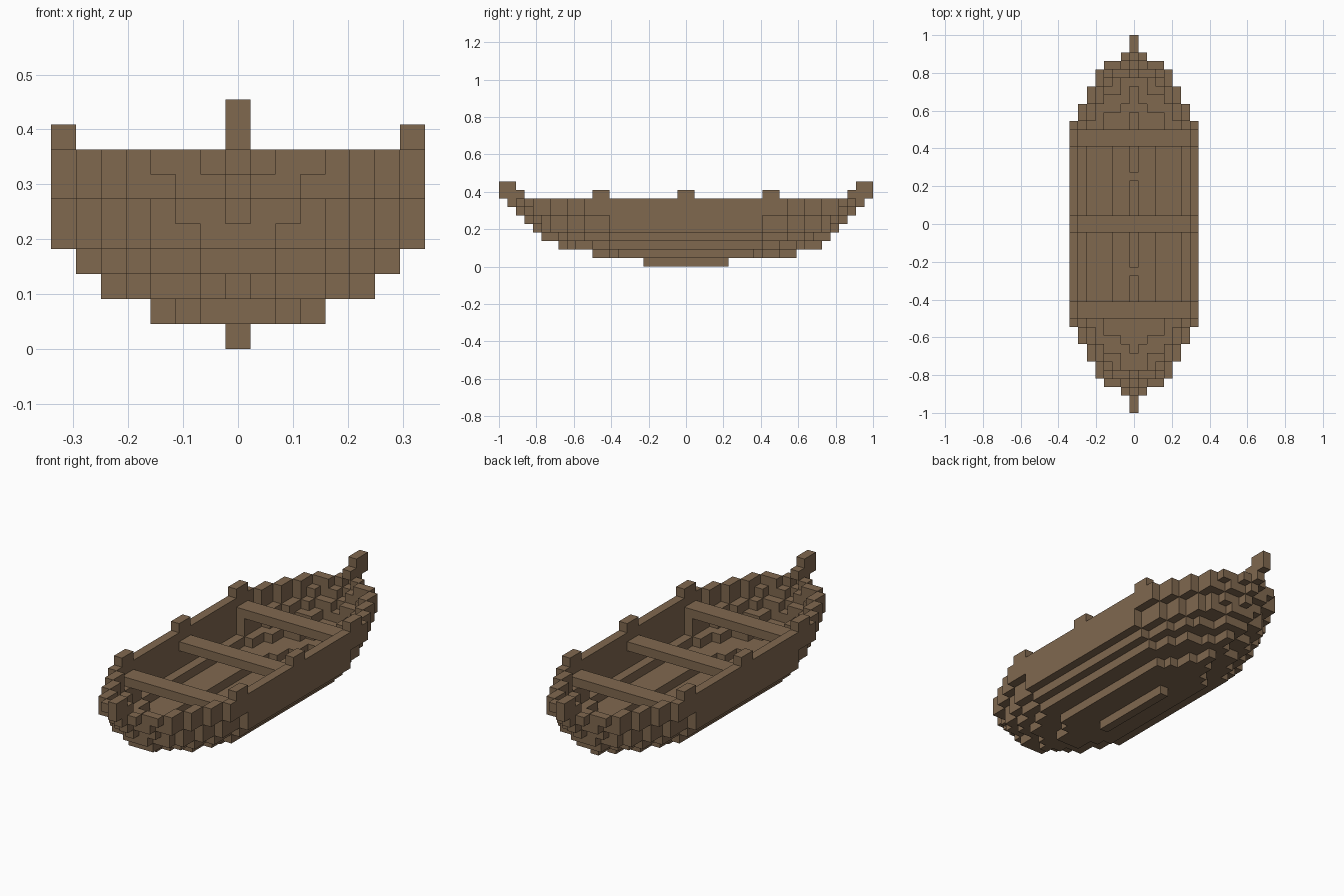
import bpy, bmesh
from mathutils import Vector

if "Cube" in bpy.data.objects:
    bpy.data.objects.remove(bpy.data.objects["Cube"], do_unlink=True)

U = 1 / 22  # size of one block

wood = bpy.data.materials.new("brown wood")
COL = (0.216, 0.138, 0.078, 1)
wood.diffuse_color = COL
wood.use_nodes = True
bsdf = wood.node_tree.nodes["Principled BSDF"]
bsdf.inputs["Base Color"].default_value = COL
bsdf.inputs["Roughness"].default_value = 0.9


def finish(bm, name):
    me = bpy.data.meshes.new(name)
    bm.to_mesh(me)
    bm.free()
    me.materials.append(wood)
    ob = bpy.data.objects.new(name, me)
    bpy.context.collection.objects.link(ob)
    return ob


def box(name, x0, x1, y0, y1, z0, z1):
    """Plain box given in block units."""
    bm = bmesh.new()
    bmesh.ops.create_cube(bm, size=1)
    lo, hi = Vector((x0, y0, z0)), Vector((x1, y1, z1))
    for v in bm.verts:
        v.co = [(lo[i] if v.co[i] < 0 else hi[i]) * U for i in range(3)]
    return finish(bm, name)


def block_mesh(name, cells):
    """Outer skin of a set of blocks: only faces between full and empty."""
    bm = bmesh.new()
    verts = {}

    def vert(p):
        if p not in verts:
            verts[p] = bm.verts.new(((p[0] - 0.5) * U, p[1] * U, p[2] * U))
        return verts[p]

    for c in cells:
        for axis in range(3):
            for s in (0, 1):
                n = list(c)
                n[axis] += 2 * s - 1
                if tuple(n) in cells:
                    continue
                a, b = (axis + 1) % 3, (axis + 2) % 3
                ring = []
                for da, db in ((0, 0), (1, 0), (1, 1), (0, 1)):
                    p = list(c)
                    p[axis] += s
                    p[a] += da
                    p[b] += db
                    ring.append(vert(tuple(p)))
                bm.faces.new(ring if s else ring[::-1])
    return finish(bm, name)


# Plan of each hull layer: (reach along y, columns either side of centre)
LOW = [(9, 7), (12, 6), (14, 5), (16, 4), (17, 3)]
TOP = [(12, 7), (14, 6), (16, 5), (18, 4)]
LAYERS = {
    1: [(8, 3), (9, 2), (11, 1)],
    2: [(9, 5), (11, 4), (13, 3), (14, 1), (15, 0)],
    3: [(9, 6), (12, 5), (14, 4), (15, 3), (17, 1)],
    4: LOW + [(18, 1)],
    5: LOW + [(18, 2), (19, 0)],
    6: TOP + [(19, 2), (20, 0)],
    7: TOP + [(19, 3), (20, 1), (21, 0)],
}
solid = set()
for z, plan in LAYERS.items():
    for reach, half in plan:
        for y in range(-reach, reach):
            for x in range(-half, half + 1):
                solid.add((x, y, z))
# The stern runs slightly further at the bottom
solid |= {(0, 11, 1), (0, 12, 1), (0, 15, 2)}
solid |= {(0, y, 0) for y in range(-5, 5)}


def inside(c):
    x, y, z = c
    return all(n in solid for n in ((x - 1, y, z), (x + 1, y, z),
                                    (x, y - 1, z), (x, y + 1, z), (x, y, z - 1)))


# Hollow shell, open at the top, with a raised strip along the centre
shell = {c for c in solid if not inside(c)}
for y in list(range(6, 11)) + list(range(-11, -6)):
    shell.add((0, y, 2))
for x in (-3, 3):
    for y in range(-8, 8):
        shell.add((x, y, 2))
block_mesh("hull", shell)

# Upright stems at both ends
for name, s in (("front", -1), ("back", 1)):
    for part, a, z in (("foot", 19, 8), ("head", 20, 9)):
        y0, y1 = sorted((s * a, s * 22))
        box(f"{name}_stem_{part}", -0.5, 0.5, y0, y1, z, z + 1)

# Benches with a post on the rim at each end
for name, y in (("front", -10), ("middle", 0), ("back", 10)):
    box(f"{name}_bench", -6.5, 6.5, y - 1, y + 1, 6, 7)
    for side, s in (("left", 1), ("right", -1)):
        box(f"{name}_{side}_post", s * 7 - 0.5, s * 7 + 0.5, y - 1, y + 1, 8, 9)
